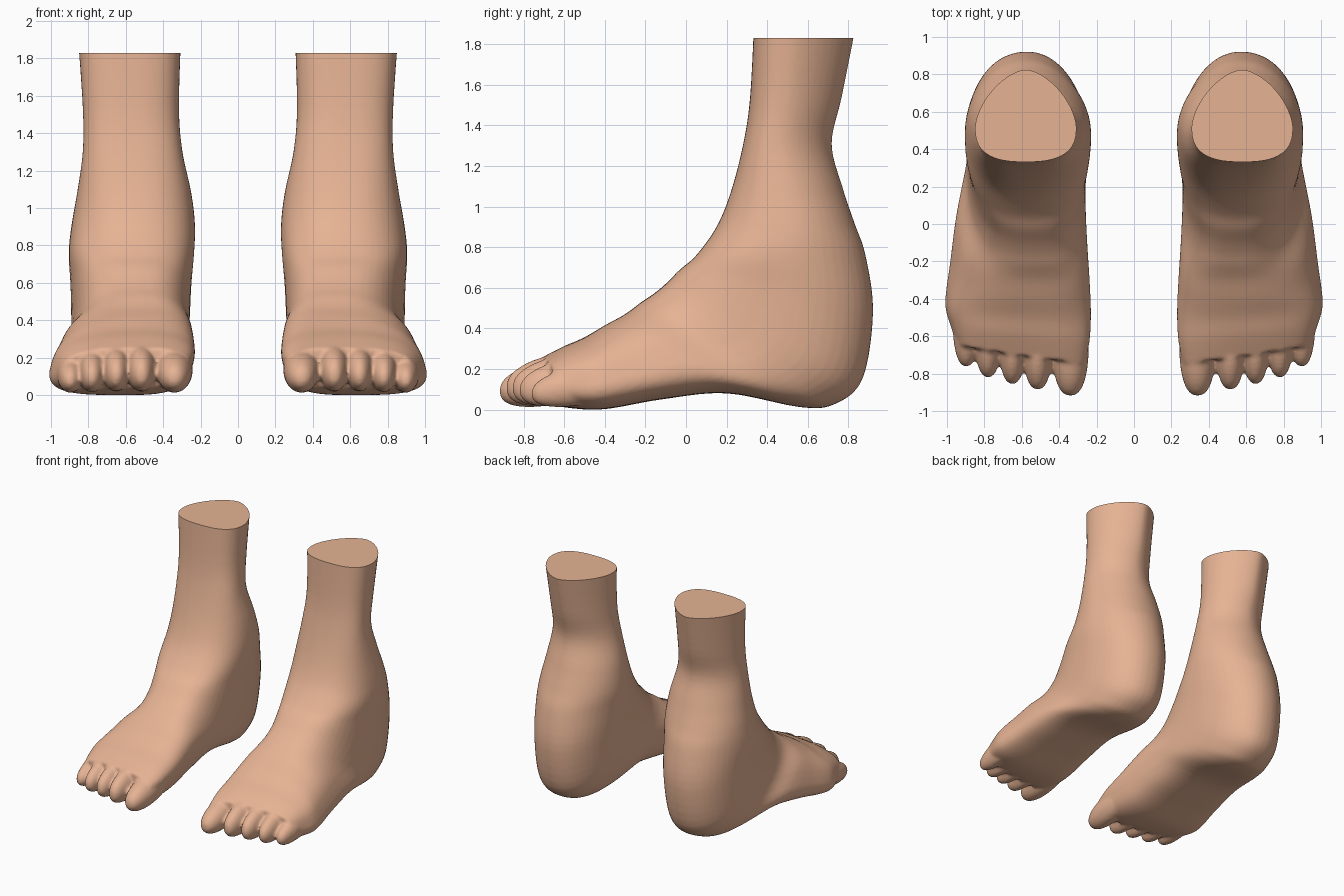
import bpy, bmesh, math
from mathutils import Vector

if "Cube" in bpy.data.objects:
    bpy.data.objects.remove(bpy.data.objects["Cube"])

skin = bpy.data.materials.new("skin")
skin.diffuse_color = (0.79, 0.45, 0.295, 1)
skin.use_nodes = True
skin.node_tree.nodes["Principled BSDF"].inputs["Base Color"].default_value = skin.diffuse_color

# Cross-sections fanning from the shin round to the ball of the foot:
# front y,z | back y,z | ridge x, inner x, outer x | widest position | front, back roundness
SHIN_TOP = (.335, 1.90, .84, 1.90, .58, .305, .855, .37, .75, 1.25)
SECTIONS = [
    (.315, 1.53, .768, 1.54, .58, .315, .83, .40, .78, 1.2),
    (.28, 1.30, .718, 1.31, .57, .297, .83, .42, .8, 1.12),
    (.22, 1.07, .77, 1.10, .56, .25, .86, .48, .85, 1.05),
    (.15, .90, .83, .92, .55, .23, .89, .50, .85, 1),
    (.05, .76, .885, .76, .55, .235, .905, .50, .8, 1),
    (-.03, .69, .922, .48, .54, .25, .895, .50, .76, .95),
    (-.10, .62, .87, .15, .53, .26, .89, .50, .72, .92),
    (-.16, .57, .73, .025, .52, .265, .89, .50, .7, .9),
    (-.22, .53, .56, .012, .51, .265, .90, .50, .7, .85),
    (-.30, .47, .20, .08, .50, .26, .94, .50, .7, .7),
    (-.40, .415, -.12, .05, .50, .25, .97, .52, .74, .65),
    (-.50, .355, -.40, .002, .51, .24, .995, .50, .78, .6),
    (-.60, .31, -.58, .008, .53, .243, .97, .50, .75, .6),
    (-.71, .25, -.69, .035, .55, .265, .94, .50, .7, .7),
]
# Toes: x, tip y, centre z, half width, half height
TOES = [
    (.340, -.918, .133, .098, .112),
    (.515, -.885, .150, .081, .125),
    (.650, -.855, .148, .076, .122),
    (.780, -.820, .138, .075, .115),
    (.897, -.762, .120, .074, .098),
]
N, STEPS = 48, 5


def catmull(rows):
    """Smoothly interpolate the section table."""
    out = []
    for i in range(len(rows) - 1):
        p = [rows[max(0, min(len(rows) - 1, i + k))] for k in (-1, 0, 1, 2)]
        for s in range(STEPS):
            t = s / STEPS
            out.append([.5 * (2 * b + (c - a) * t + (2 * a - 5 * b + 4 * c - d) * t * t
                              + (3 * b - a - 3 * c + d) * t ** 3) for a, b, c, d in zip(*p)])
    return out + [rows[-1]]


def section(yf, zf, yb, zb, xf, xl, xr, t, ef, eb):
    front, back = Vector((xf, yf, zf)), Vector(((xl + xr) / 2, yb, zb))
    mid = front.lerp(back, t)
    left, right = Vector((xl, mid.y, mid.z)), Vector((xr, mid.y, mid.z))
    pts = []
    for i in range(N):
        a = 2 * math.pi * i / N
        c, s = math.cos(a), math.sin(a)
        e = ef if c > 0 else eb
        p = mid + ((front if c > 0 else back) - mid) * abs(c) ** e \
            + ((right if s > 0 else left) - mid) * abs(s) ** e
        # the toe line slants back towards the little toe
        p.y += .14 * (p.x - .55) * min(1, max(0, (-p.y - .4) / .3))
        pts.append(p)
    return pts


# Ankle and foot body
bm = bmesh.new()
rings = [[bm.verts.new(p) for p in section(*row)] for row in catmull([SHIN_TOP] + SECTIONS)]
for a, b in zip(rings, rings[1:]):
    for i in range(N):
        j = (i + 1) % N
        bm.faces.new((a[i], a[j], b[j], b[i]))
bm.faces.new(rings[0])
bm.faces.new(rings[-1])

# Toes: blunt ellipsoids sloping down to the tip
for x, tip, z, rx, rz in TOES:
    length = .25
    for v in bmesh.ops.create_uvsphere(bm, u_segments=32, v_segments=24, radius=1)["verts"]:
        u, w, h = v.co.x, v.co.z, v.co.y      # pole of the sphere points along the toe
        r = math.hypot(u, h)
        k = r ** -.2 if r > 1e-4 else 0
        v.co = (x + rx * u * k, tip + length + length * w, z + rz * h * k + .17 * length * w)
bmesh.ops.recalc_face_normals(bm, faces=bm.faces)

mesh = bpy.data.meshes.new("foot_parts")
bm.to_mesh(mesh)
bm.free()
foot = bpy.data.objects.new("right_foot", mesh)
bpy.context.collection.objects.link(foot)

# Fuse the parts into one skin
remesh = foot.modifiers.new("fuse", 'REMESH')
remesh.mode = 'VOXEL'
remesh.voxel_size = .012
smooth = foot.modifiers.new("soften", 'SMOOTH')
smooth.iterations = 6
smooth.factor = .5
bpy.context.view_layer.update()
fused = bpy.data.meshes.new_from_object(foot.evaluated_get(bpy.context.evaluated_depsgraph_get()))
foot.modifiers.clear()

# Flat cut across the shin
bm = bmesh.new()
bm.from_mesh(fused)
cut = bmesh.ops.bisect_plane(bm, geom=bm.verts[:] + bm.edges[:] + bm.faces[:],
                             plane_co=(0, 0, 1.83), plane_no=(0, 0, 1), clear_outer=True)
edges = [e for e in cut["geom_cut"] if isinstance(e, bmesh.types.BMEdge)]
bmesh.ops.contextual_create(bm, geom=edges)
bmesh.ops.recalc_face_normals(bm, faces=bm.faces)
low = min(v.co.z for v in bm.verts)
for v in bm.verts:
    v.co.z -= low * max(0, 1 - v.co.z)
bm.to_mesh(fused)

# Mirrored left foot
left_mesh = bpy.data.meshes.new("left_foot")
bmesh.ops.scale(bm, vec=(-1, 1, 1), verts=bm.verts)
bmesh.ops.reverse_faces(bm, faces=bm.faces)
bm.to_mesh(left_mesh)
bm.free()
foot.data = fused
left = bpy.data.objects.new("left_foot", left_mesh)
bpy.context.collection.objects.link(left)

for ob in (foot, left):
    ob.data.materials.clear()
    ob.data.materials.append(skin)
    bpy.ops.object.select_all(action='DESELECT')
    ob.select_set(True)
    bpy.context.view_layer.objects.active = ob
    bpy.ops.object.shade_smooth_by_angle(angle=math.radians(50))
